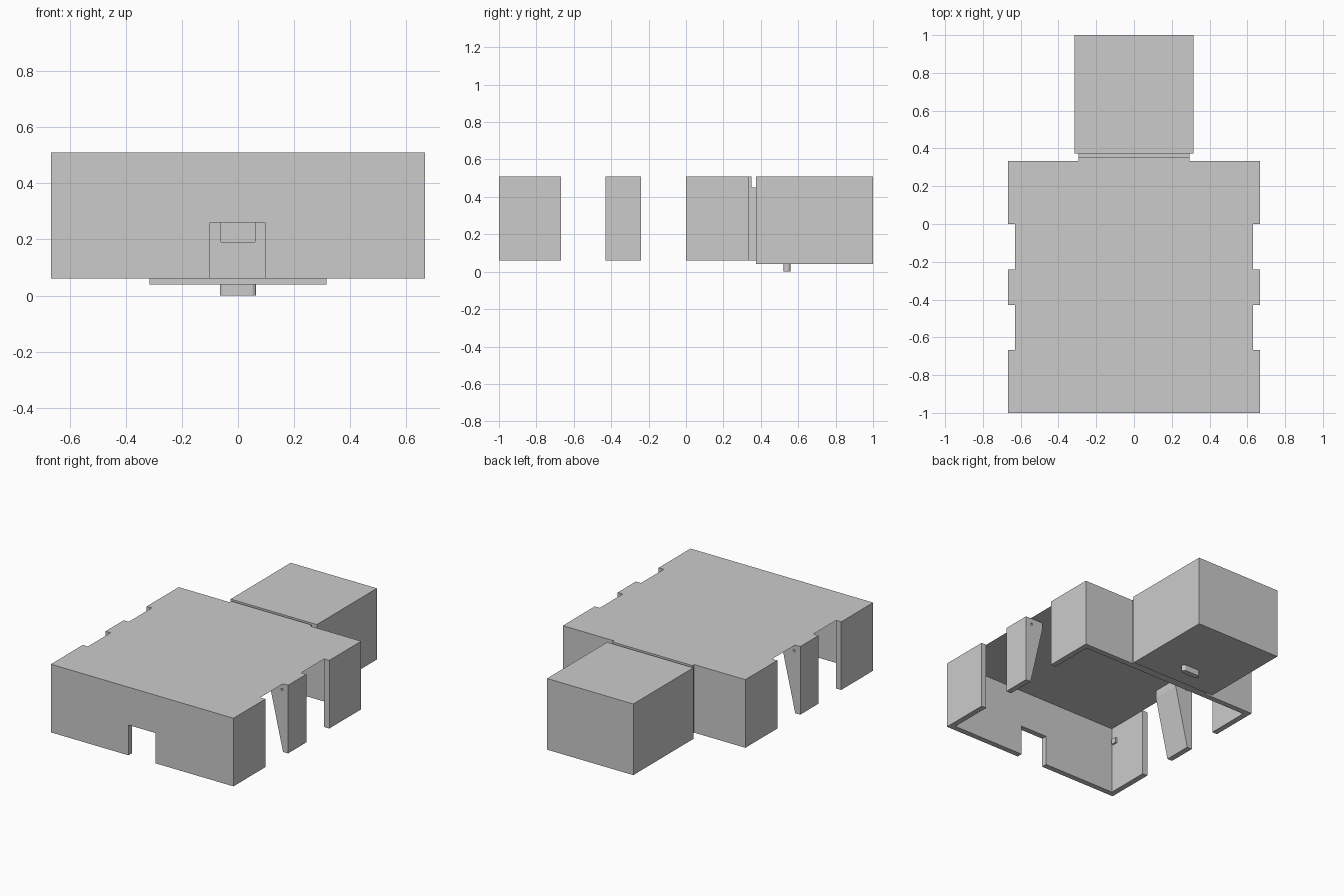
import bpy, bmesh, math

if "Cube" in bpy.data.objects:
    bpy.data.objects.remove(bpy.data.objects["Cube"])

W, T = 0.667, 0.037        # half width of the shell, wall thickness
Z0, Z1 = 0.06, 0.51        # wall bottom and top


def finish(name, bm):
    bmesh.ops.recalc_face_normals(bm, faces=bm.faces)
    me = bpy.data.meshes.new(name)
    bm.to_mesh(me)
    bm.free()
    ob = bpy.data.objects.new(name, me)
    bpy.context.collection.objects.link(ob)
    return ob


def extrude(name, pts, vec):
    """Closed outline pushed along a vector."""
    bm = bmesh.new()
    f = bm.faces.new([bm.verts.new(p) for p in pts])
    r = bmesh.ops.extrude_face_region(bm, geom=[f], use_keep_orig=True)
    new = [v for v in r["geom"] if isinstance(v, bmesh.types.BMVert)]
    bmesh.ops.translate(bm, verts=new, vec=vec)
    return finish(name, bm)


def box(name, x0, x1, y0, y1, z0, z1):
    return extrude(name, [(x0, y0, z0), (x1, y0, z0), (x1, y1, z0), (x0, y1, z0)],
                   (0, 0, z1 - z0))


def cut(ob, cutter):
    m = ob.modifiers.new("cut", "BOOLEAN")
    m.operation, m.object, m.solver = "DIFFERENCE", cutter, "EXACT"
    cutter.hide_render = True
    cutter.hide_set(True)


def mirror_x(ob):
    m = ob.modifiers.new("mirror", "MIRROR")
    m.use_bisect_axis[0] = False
    return ob


# thin roof sheet between the walls
bm = bmesh.new()
bm.faces.new([bm.verts.new(p) for p in
              [(-W + T, -1 + T, Z1), (W - T, -1 + T, Z1), (W - T, 0.333 - T, Z1), (-W + T, 0.333 - T, Z1)]])
finish("roof_sheet", bm)

# front wall with doorway
outline = [(-W, Z0), (-0.10, Z0), (-0.10, 0.26), (0.097, 0.26), (0.097, Z0), (W, Z0), (W, Z1), (-W, Z1)]
extrude("front_wall", [(x, -1, z) for x, z in outline], (0, T, 0))

# side walls, split by full-height gaps
mirror_x(box("front_side_wall", W - T, W, -1 + T, -0.667, Z0, Z1))
mirror_x(box("back_side_wall", W - T, W, 0, 0.333 - T, Z0, Z1))

# wedge-shaped middle posts with a pin hole
wedge = [(W, Z0), (W, Z1), (W - 0.13, Z1), (W - 0.13, 0.46), (W - T, Z0)]
post = extrude("middle_post", [(x, -0.43, z) for x, z in wedge], (0, 0.19, 0))
n = 12
ring = [(W - 0.045 + 0.008 * math.cos(2 * math.pi * i / n), -0.5,
         0.47 + 0.008 * math.sin(2 * math.pi * i / n)) for i in range(n)]
cut(post, extrude("pin_hole_cutter", ring, (0, 0.4, 0)))
mirror_x(post)

# back wall and stepped neck with a shared slot
back = box("back_wall", -W, W, 0.333 - T, 0.333, Z0, Z1)
steps = [(0.333, Z0), (0.373, Z0), (0.373, 0.45), (0.351, 0.45), (0.351, Z1), (0.333, Z1)]
neck = extrude("neck", [(-0.293, y, z) for y, z in steps], (0.586, 0, 0))
slot = box("slot_cutter", -0.06, 0.06, 0.25, 0.36, 0.19, 0.30)
cut(back, slot)
cut(neck, slot)

# rear box with rounded foot tab below
box("rear_box", -0.315, 0.315, 0.373, 1.0, 0.04, Z1)
r, half = 0.0175, 0.065 - 0.0175
tab = []
for side in (1, -1):
    for i in range(9):
        a = -math.pi / 2 + math.pi * i / 8
        tab.append((side * (half + r * math.cos(a)), 0.54 + side * r * math.sin(a), 0))
extrude("foot_tab", tab, (0, 0, 0.04))

# small block inside the front left corner
box("inner_block", -W + T, -W + T + 0.012, -0.95, -0.915, 0.39, 0.425)
